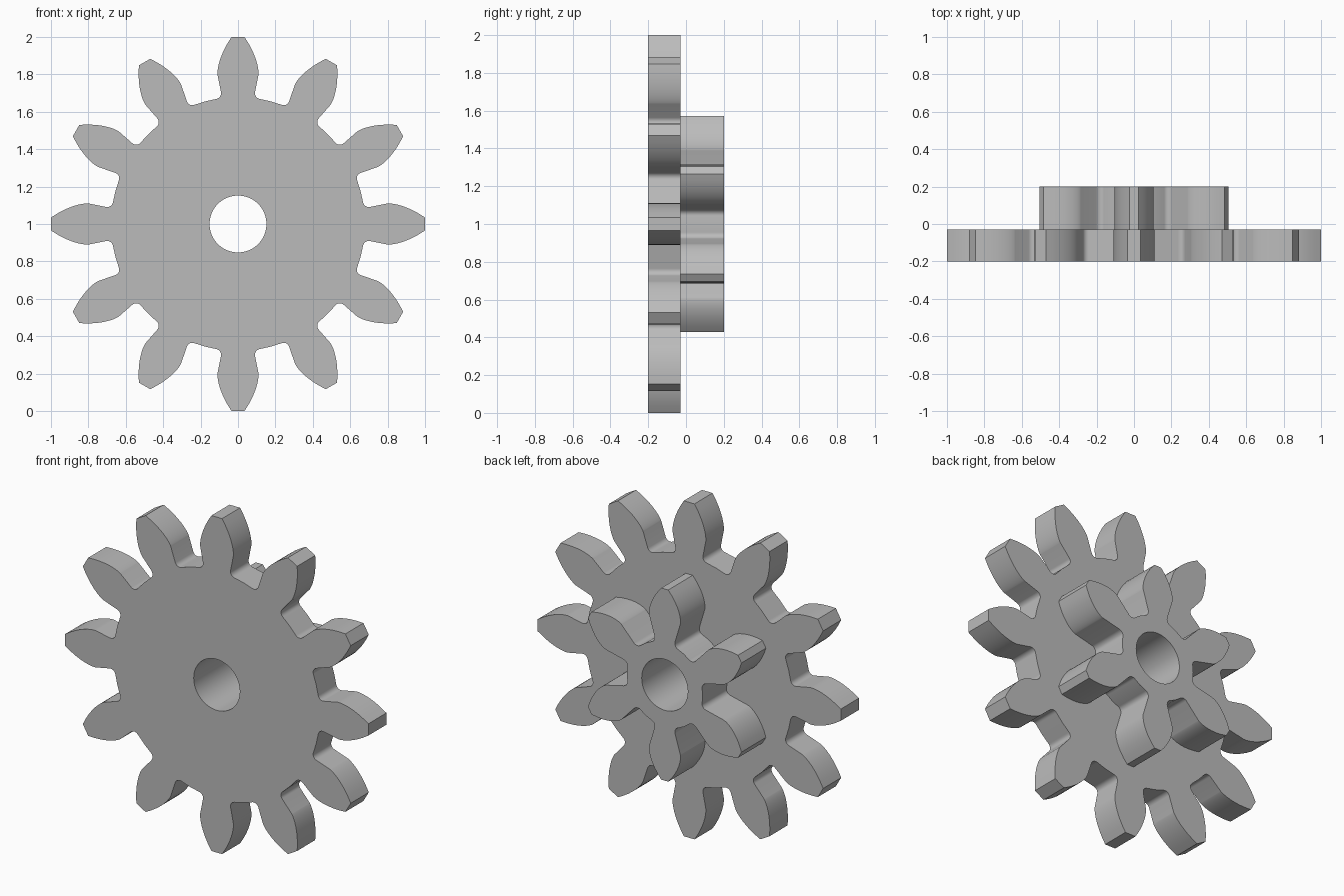
import bpy, bmesh
from math import pi, sin, cos, tan, acos, sqrt, radians

cube = bpy.data.objects.get("Cube")
if cube:
    bpy.data.objects.remove(cube, do_unlink=True)

MODULE = 1 / 7
PRESSURE = radians(20)
BACKLASH = 0.008
FRONT, STEP, BACK = -0.2, -0.03, 0.2


def gear_profile(teeth, fillet=0.03, steps=10):
    """Closed outline as (radius, angle) pairs: involute flanks, filleted roots."""
    pitch = teeth * MODULE / 2
    outer, root = pitch + MODULE, pitch - 1.25 * MODULE
    base = pitch * cos(PRESSURE)
    half = pi / (2 * teeth) + tan(PRESSURE) - PRESSURE - BACKLASH / pitch
    neck = half * 0.94
    flank = []
    for i in range(7):                      # root fillet
        t = i / 6 * pi / 2
        flank.append((root + fillet * (1 - cos(t)),
                      neck + fillet * (1 - sin(t)) / (root + fillet)))
    for i in range(steps + 1):              # involute, evenly spaced in roll angle
        roll = i / steps * tan(acos(base / outer))
        r = base * sqrt(1 + roll * roll)
        a = acos(base / r)
        flank.append((r, half - (tan(a) - a)))
    outline = []
    for k in range(teeth):
        mid = k * 2 * pi / teeth
        outline.append((root, mid - pi / teeth))
        outline += [(r, mid - a) for r, a in flank]
        outline += [(r, mid + a) for r, a in reversed(flank)]
    return outline


bm = bmesh.new()


def loop(profile, y):
    """Closed edge loop at depth y."""
    verts = [bm.verts.new((r * sin(a), y, 1 + r * cos(a))) for r, a in profile]
    edges = [bm.edges.new((v, verts[i - 1])) for i, v in enumerate(verts)]
    return verts, edges


def cap(outer, inner):
    """Flat face between two loops in one plane."""
    bmesh.ops.triangle_fill(bm, edges=outer[1] + inner[1], use_beauty=True)


def wall(one, two):
    """Side wall between two matching loops."""
    a, b = one[0], two[0]
    for i in range(len(a)):
        bm.faces.new((a[i - 1], a[i], b[i], b[i - 1]))


wheel, pinion = gear_profile(12), gear_profile(6)
bore = [(0.152, i * 2 * pi / 64) for i in range(64)]

wheel_front, wheel_back = loop(wheel, FRONT), loop(wheel, STEP)
pinion_front, pinion_back = loop(pinion, STEP), loop(pinion, BACK)
bore_front, bore_back = loop(bore, FRONT), loop(bore, BACK)

# Flat faces: wheel front, step around the pinion, pinion back
cap(wheel_front, bore_front)
cap(wheel_back, pinion_front)
cap(pinion_back, bore_back)

# Toothed rims and the bore
wall(wheel_front, wheel_back)
wall(pinion_front, pinion_back)
wall(bore_front, bore_back)
bmesh.ops.recalc_face_normals(bm, faces=bm.faces[:])

mesh = bpy.data.meshes.new("compound_gear")
bm.to_mesh(mesh)
bm.free()
gear = bpy.data.objects.new("compound_gear", mesh)
bpy.context.collection.objects.link(gear)

# Plain grey material
grey = bpy.data.materials.new("plain_grey")
grey.use_nodes = True
colour = (0.5, 0.5, 0.5, 1)
grey.diffuse_color = colour
grey.node_tree.nodes["Principled BSDF"].inputs["Base Color"].default_value = colour
mesh.materials.append(grey)

bpy.ops.object.select_all(action="DESELECT")
gear.select_set(True)
bpy.context.view_layer.objects.active = gear
bpy.ops.object.shade_smooth_by_angle(angle=radians(30))
